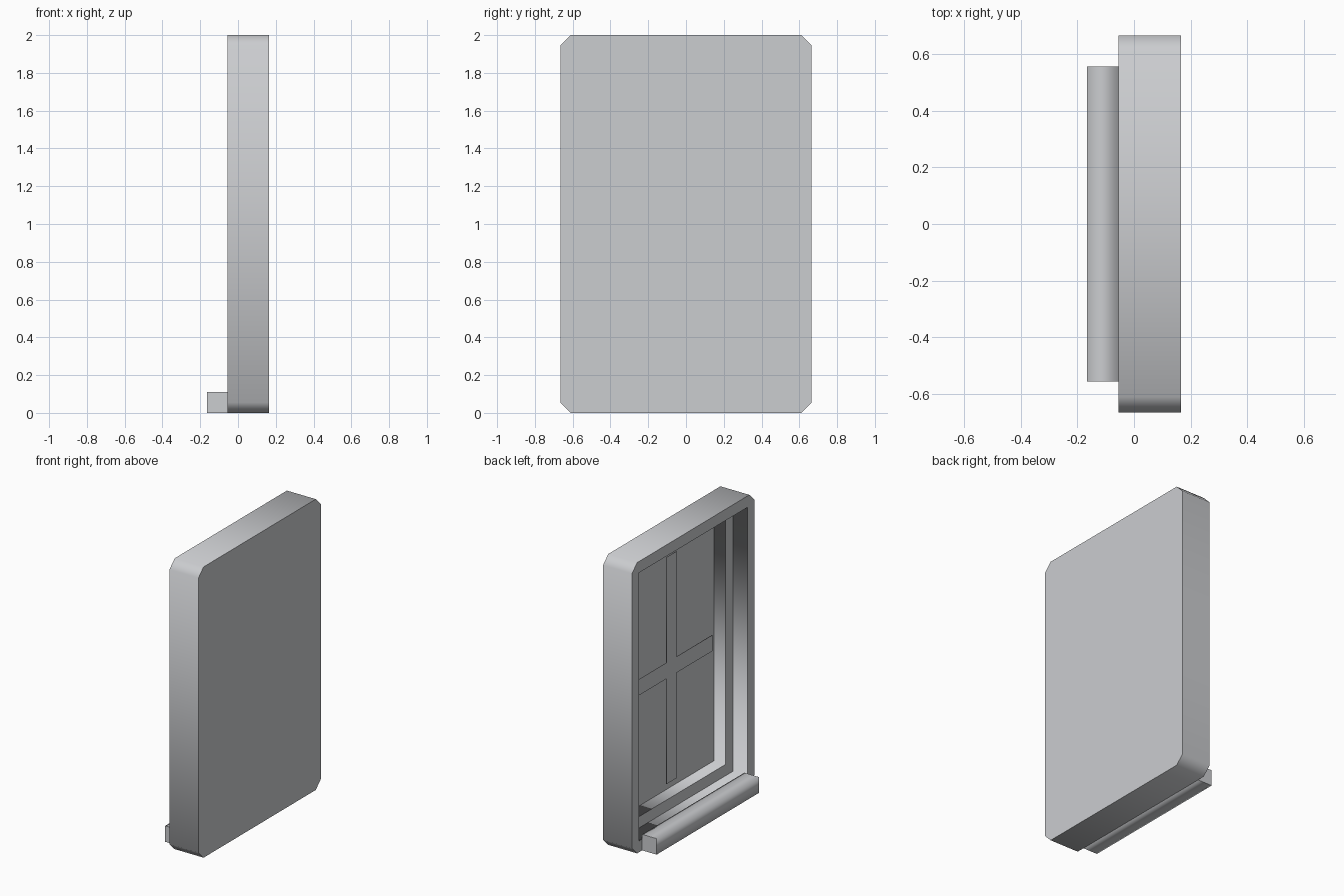
import bpy, bmesh
from mathutils import Matrix, Vector

old = bpy.data.objects.get("Cube")
if old:
    bpy.data.objects.remove(old, do_unlink=True)

GREY = (0.6, 0.61, 0.63, 1.0)
mat = bpy.data.materials.new("plain grey")
mat.use_nodes = True
mat.diffuse_color = GREY
mat.node_tree.nodes["Principled BSDF"].inputs["Base Color"].default_value = GREY

HALF_W, HEIGHT, BORDER = 0.665, 2.0, 0.11
FRONT, BACK = -0.055, 0.165


def box(bm, lo, hi):
    lo, hi = Vector(lo), Vector(hi)
    m = Matrix.Translation((lo + hi) / 2) @ Matrix.Diagonal((*(hi - lo), 1))
    bmesh.ops.create_cube(bm, size=1, matrix=m)


def finish(bm, name, axis):
    """Smooth around the given axis, sharp against faces that point along it."""
    bm.normal_update()
    for f in bm.faces:
        f.smooth = True
    for e in bm.edges:
        caps = [abs(f.normal[axis]) > 0.9 for f in e.link_faces]
        e.smooth = len(set(caps)) == 1
    me = bpy.data.meshes.new(name)
    bm.to_mesh(me)
    bm.free()
    me.materials.append(mat)
    ob = bpy.data.objects.new(name, me)
    bpy.context.collection.objects.link(ob)
    return ob


# Window frame: a slab with two stepped recesses, the deepest floor is the pane
bm = bmesh.new()
box(bm, (FRONT, -HALF_W, 0), (BACK, HALF_W, HEIGHT))
bm.normal_update()
face = min(bm.faces, key=lambda f: f.calc_center_median().x)
for depth in (0.11, 0.09):
    bmesh.ops.inset_individual(bm, faces=[face], thickness=BORDER)
    face = bmesh.ops.extrude_discrete_faces(bm, faces=[face])["faces"][0]
    bmesh.ops.translate(bm, verts=face.verts, vec=(depth, 0, 0))

# Cut the four outer corners
corners = [e for e in bm.edges
           if all(abs(v.co.y) > HALF_W - 0.01 for v in e.verts)
           and abs(e.verts[0].co.x - e.verts[1].co.x) > 0.1]
bmesh.ops.bevel(bm, geom=corners, offset=0.055, offset_type='OFFSET',
                segments=1, affect='EDGES')
finish(bm, "window_frame", 0)

# Sill in front of the lower border
bm = bmesh.new()
box(bm, (-0.165, -0.555, 0), (FRONT, 0.555, BORDER))
finish(bm, "window_sill", 1)

# Glazing bars: one crossbar and two uprights, as thin plates
MID, BAR, OPEN_Y, OPEN_Z = HEIGHT / 2, 0.055, 0.445, 0.78
bars = {
    "crossbar": (-OPEN_Y, OPEN_Y, MID - BAR, MID + BAR),
    "upper_glazing_bar": (-BAR, BAR, MID + BAR, MID + OPEN_Z),
    "lower_glazing_bar": (-BAR, BAR, MID - OPEN_Z, MID - BAR),
}
for name, (y0, y1, z0, z1) in bars.items():
    bm = bmesh.new()
    box(bm, (0.11, y0, z0), (0.112, y1, z1))
    finish(bm, name, 0)
